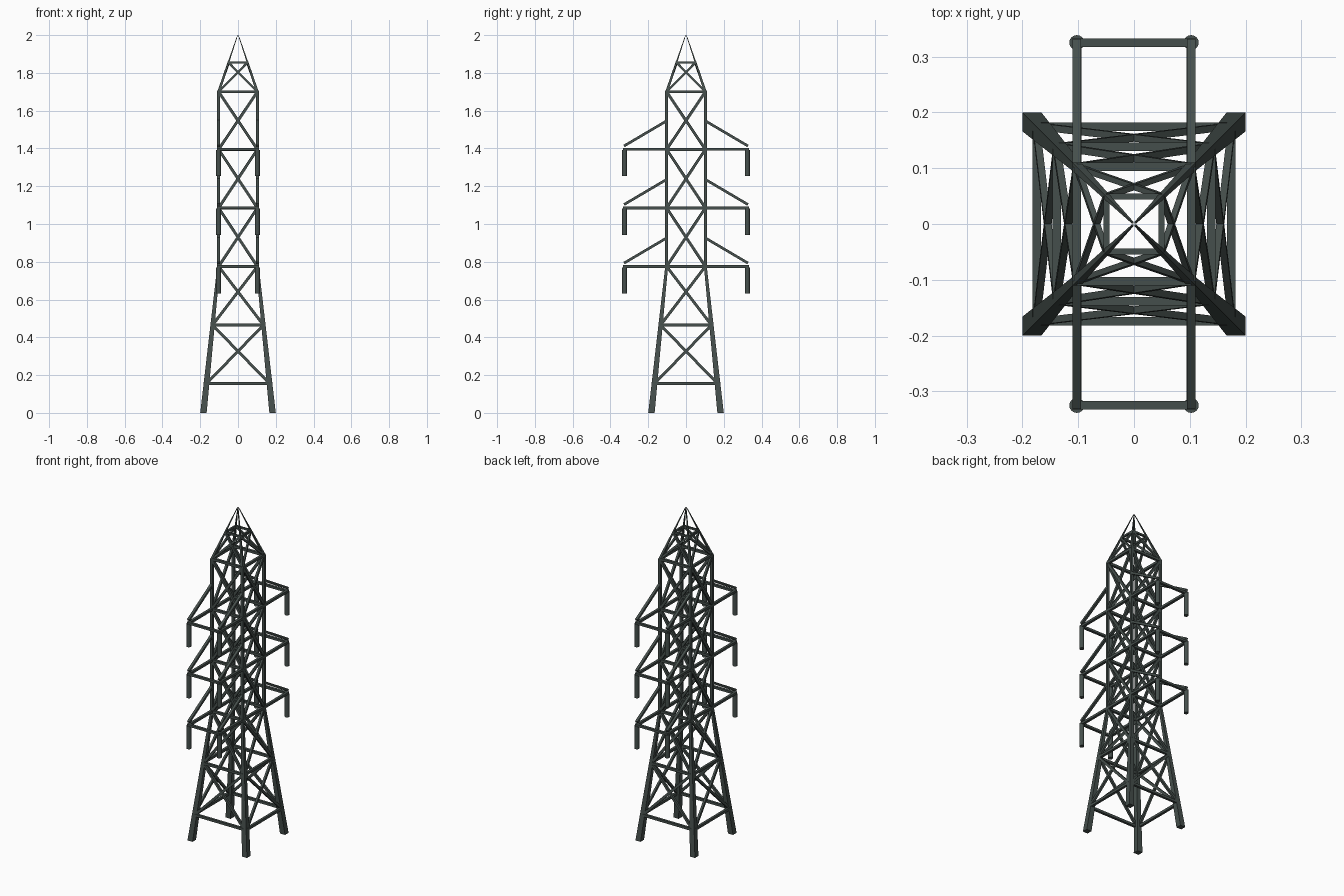
import bpy, bmesh, math
from mathutils import Vector, Matrix

if "Cube" in bpy.data.objects:
    bpy.data.objects.remove(bpy.data.objects["Cube"])

mat = bpy.data.materials.new("dark_steel")
mat.diffuse_color = (0.06, 0.078, 0.072, 1)
mat.use_nodes = True
mat.node_tree.nodes["Principled BSDF"].inputs["Base Color"].default_value = mat.diffuse_color

# leg stations: height, centre offset, half thickness
STATIONS = [(0, 0.183, 0.017), (0.775, 0.1025, 0.0075), (1.70, 0.1025, 0.0075), (2.0, 0.002, 0.0015)]
LEVELS = [0.155, 0.465, 0.775, 1.085, 1.395, 1.70, 1.855]
ARMS = LEVELS[2:5]
W = 0.1025          # half width of the straight shaft
REACH = 0.325       # arm tip distance


def leg_at(z):
    for (z0, c0, h0), (z1, c1, h1) in zip(STATIONS, STATIONS[1:]):
        if z <= z1:
            t = (z - z0) / (z1 - z0)
            return c0 + (c1 - c0) * t, h0 + (h1 - h0) * t


def bar(bm, p, q, normal, w=0.016, d=0.015):
    """Box bar from p to q; d is measured along the normal."""
    p, q = Vector(p), Vector(q)
    x = (q - p).normalized()
    y = x.cross(Vector(normal)).normalized()
    z = x.cross(y)
    m = Matrix((x, y, z)).transposed().to_4x4()
    m.translation = (p + q) / 2
    bmesh.ops.create_cube(bm, size=1, matrix=m @ Matrix.Diagonal(((q - p).length, w, d, 1)))


def finish(bm, name):
    bmesh.ops.recalc_face_normals(bm, faces=bm.faces)
    me = bpy.data.meshes.new(name)
    bm.to_mesh(me)
    bm.free()
    me.materials.append(mat)
    ob = bpy.data.objects.new(name, me)
    bpy.context.collection.objects.link(ob)
    return ob


# corner legs: square section swept through the stations
for i, (sx, sy) in enumerate([(-1, -1), (1, -1), (1, 1), (-1, 1)]):
    bm = bmesh.new()
    rings = [[bm.verts.new((sx * c + a * h, sy * c + b * h, z))
              for a, b in ((-1, -1), (1, -1), (1, 1), (-1, 1))] for z, c, h in STATIONS]
    for r, s in zip(rings, rings[1:]):
        for k in range(4):
            bm.faces.new((r[k], r[(k + 1) % 4], s[(k + 1) % 4], s[k]))
    bm.faces.new(rings[0])
    bm.faces.new(rings[-1])
    finish(bm, f"corner_leg_{i + 1}")

# lattice bracing: one side built, then turned to all four
for i, side in enumerate(("front", "right", "back", "left")):
    bm = bmesh.new()
    pts = []
    for z in LEVELS:
        c, h = leg_at(z)
        thick = 0.011 if z > 1.8 else 0.015
        y = -(c + h - thick / 2)
        pts.append((c, y, z))
        bar(bm, (-c, y, z), (c, y, z), (0, 1, 0), thick, thick)
    for (c0, y0, z0), (c1, y1, z1) in zip(pts, pts[1:]):
        w = 0.012 if z1 > 1.8 else 0.015
        for s in (-1, 1):
            bar(bm, (-s * c0, y0, z0), (s * c1, y1, z1), (0, 1, 0), w, w * 0.85)
    bm.transform(Matrix.Rotation(i * math.pi / 2, 4, 'Z'))
    finish(bm, f"lattice_{side}")

# cross arms with hanging insulators, front and back
for n, z in enumerate(ARMS, 1):
    for s, side in ((-1, "front"), (1, "back")):
        arm, ins = bmesh.new(), bmesh.new()
        for x in (-W, W):
            bar(arm, (x, s * W, z), (x, s * (REACH + 0.008), z), (1, 0, 0), 0.014, 0.016)
            bar(arm, (x, s * W, z + 0.151), (x, s * (REACH + 0.003), z + 0.018), (1, 0, 0), 0.014, 0.0155)
            bmesh.ops.create_cone(ins, cap_ends=True, segments=16, radius1=0.0135, radius2=0.0135,
                                  depth=0.138, matrix=Matrix.Translation((x, s * REACH, z - 0.073)))
        bar(arm, (-W, s * REACH, z), (W, s * REACH, z), (0, 0, 1), 0.0155, 0.0135)
        finish(arm, f"cross_arm_{side}_{n}")
        ob = finish(ins, f"insulators_{side}_{n}")
        bpy.ops.object.select_all(action='DESELECT')
        ob.select_set(True)
        bpy.context.view_layer.objects.active = ob
        bpy.ops.object.shade_smooth_by_angle()
